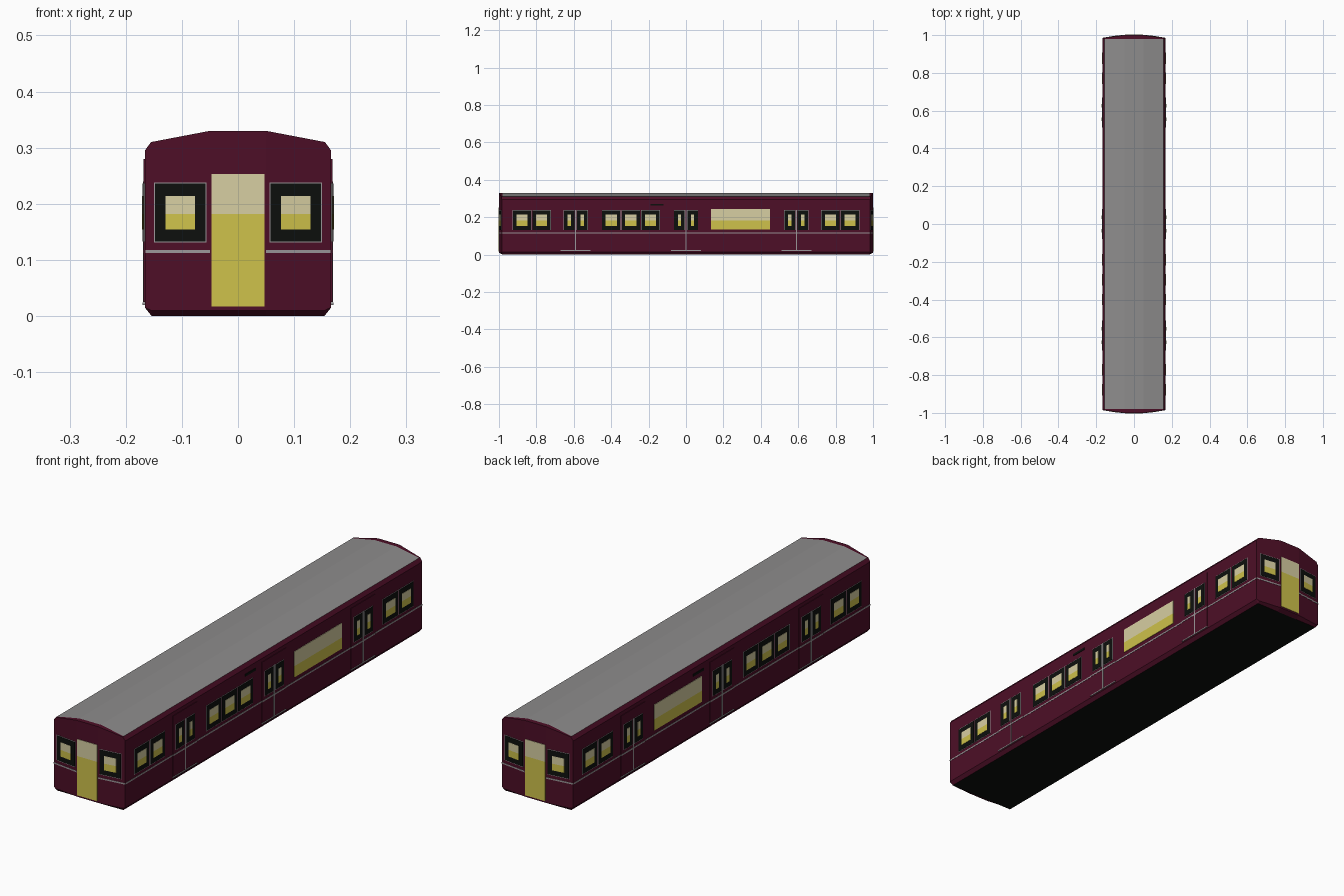
import bpy, bmesh

if "Cube" in bpy.data.objects:
    bpy.data.objects.remove(bpy.data.objects["Cube"])

W = 0.166          # half width of the body
CORNER_Y = 0.985   # where the bowed ends meet the sides


def material(name, r, g, b):
    m = bpy.data.materials.new(name)
    m.diffuse_color = (r, g, b, 1)
    m.use_nodes = True
    m.node_tree.nodes["Principled BSDF"].inputs["Base Color"].default_value = m.diffuse_color
    return m


MAROON = material("maroon", 0.075, 0.0045, 0.02)
GREY = material("roof_grey", 0.27, 0.265, 0.265)
TRIM = material("trim_grey", 0.33, 0.31, 0.32)
BLACK = material("window_black", 0.004, 0.005, 0.004)
CREAM = material("cream_glass", 0.68, 0.62, 0.36)
YELLOW = material("yellow_glass", 0.62, 0.54, 0.07)


def end_y(x):
    """Bowed end: flat in the middle, raked back towards the corners."""
    t = max(0, abs(x) - 0.05) / (W - 0.05)
    return 1.0 - (1.0 - CORNER_Y) * t


# Body shell: one cross-section lofted along y
def build_body():
    half = [(0.05, 0), (0.154, 0), (W, 0.015), (W, 0.295), (0.155, 0.31), (0.05, 0.33)]
    section = half + [(-x, z) for x, z in reversed(half)]
    bm = bmesh.new()
    rings = []
    for s, is_end in ((-1, True), (-1, False), (1, False), (1, True)):
        rings.append([bm.verts.new((x, s * (end_y(x) if is_end else 0.98),
                                    max(z, 0.01) if is_end else z)) for x, z in section])
    n = len(section)
    for a, b in zip(rings, rings[1:]):
        for i in range(n):
            j = (i + 1) % n
            bm.faces.new((a[i], a[j], b[j], b[i]))
    # each end is three flat panels
    for r in (rings[0], rings[-1]):
        bm.faces.new(r[0:6])
        bm.faces.new(r[6:12])
        bm.faces.new((r[0], r[5], r[6], r[11]))
    bmesh.ops.recalc_face_normals(bm, faces=bm.faces)
    bm.normal_update()
    for f in bm.faces:
        c = f.calc_center_median()
        if abs(c.y) < 0.5:
            f.material_index = 1 if f.normal.z > 0.9 else 2 if f.normal.z < -0.9 else 0
    me = bpy.data.meshes.new("body_shell")
    bm.to_mesh(me)
    bm.free()
    for m in (MAROON, GREY, BLACK):
        me.materials.append(m)
    bpy.context.collection.objects.link(bpy.data.objects.new("body_shell", me))


# Thin plates are gathered per part name, then made into one object each
parts = {}


def plate(part, mat, wall, u0, u1, z0, z1, d):
    """Plate on a wall; u runs along the wall and d is how far it stands out."""
    kind, s = wall
    bm = parts.setdefault(part, (bmesh.new(), mat))[0]

    def place(u, z, out):
        if kind == "side":
            return (s * (W + out), u, z)
        return (u, s * (end_y(u) + out), z)

    v = [bm.verts.new(place(u, z, o)) for o in (-0.001, d)
         for u, z in ((u0, z0), (u1, z0), (u1, z1), (u0, z1))]
    for q in ((0, 1, 2, 3), (4, 5, 6, 7), (0, 1, 5, 4), (1, 2, 6, 5), (2, 3, 7, 6), (3, 0, 4, 7)):
        bm.faces.new([v[i] for i in q])


def glass(wall, u0, u1, z0, z1, d):
    """Two-tone pane: yellow below, cream above."""
    plate("lower_glass", YELLOW, wall, u0, u1, z0, 0.182, d)
    plate("upper_glass", CREAM, wall, u0, u1, 0.182, z1, d)


def window(wall, u, width, pane, d=0.0):
    h, p = width / 2, pane / 2
    plate("window_trim", TRIM, wall, u - h, u + h, 0.131, 0.238, d + 0.001)
    plate("window_frame", BLACK, wall, u - h + 0.002, u + h - 0.002, 0.133, 0.236, d + 0.002)
    glass(wall, u - p, u + p, 0.154, 0.214, d + 0.003)


def door(wall, u):
    plate("side_door", MAROON, wall, u - 0.08, u + 0.08, 0.025, 0.28, 0.002)
    plate("door_step", TRIM, wall, u - 0.08, u + 0.08, 0.02, 0.024, 0.004)
    plate("door_seam", TRIM, wall, u - 0.003, u + 0.003, 0.025, 0.24, 0.003)
    plate("door_stripe", TRIM, wall, u - 0.08, u + 0.08, 0.112, 0.118, 0.003)
    for k in (-1, 1):
        window(wall, u + k * 0.035, 0.06, 0.018, 0.002)


build_body()

# Sides: the same layout mirrored left and right
for s in (-1, 1):
    wall = ("side", s)
    plate("side_stripe", TRIM, wall, -0.984, 0.984, 0.112, 0.118, 0.001)
    for y in (-0.59, 0.0, 0.59):
        door(wall, y)
    for y in (-0.877, -0.772, -0.4, -0.295, -0.19, 0.772, 0.877):
        window(wall, y, 0.1, 0.06)
    glass(wall, 0.135, 0.45, 0.135, 0.243, 0.002)
    sign = -0.155 * s
    plate("side_sign", BLACK, wall, sign - 0.035, sign + 0.035, 0.262, 0.272, 0.002)

# Ends: gangway door between two windows
for s in (-1, 1):
    wall = ("end", s)
    glass(wall, -0.047, 0.047, 0.017, 0.253, 0.002)
    for k in (-1, 1):
        window(wall, k * 0.103, 0.094, 0.052)
        a, b = sorted((k * 0.05, k * 0.165))
        plate("end_stripe", TRIM, wall, a, b, 0.112, 0.118, 0.001)

for name, (bm, mat) in parts.items():
    bmesh.ops.recalc_face_normals(bm, faces=bm.faces)
    me = bpy.data.meshes.new(name)
    bm.to_mesh(me)
    bm.free()
    me.materials.append(mat)
    bpy.context.collection.objects.link(bpy.data.objects.new(name, me))
